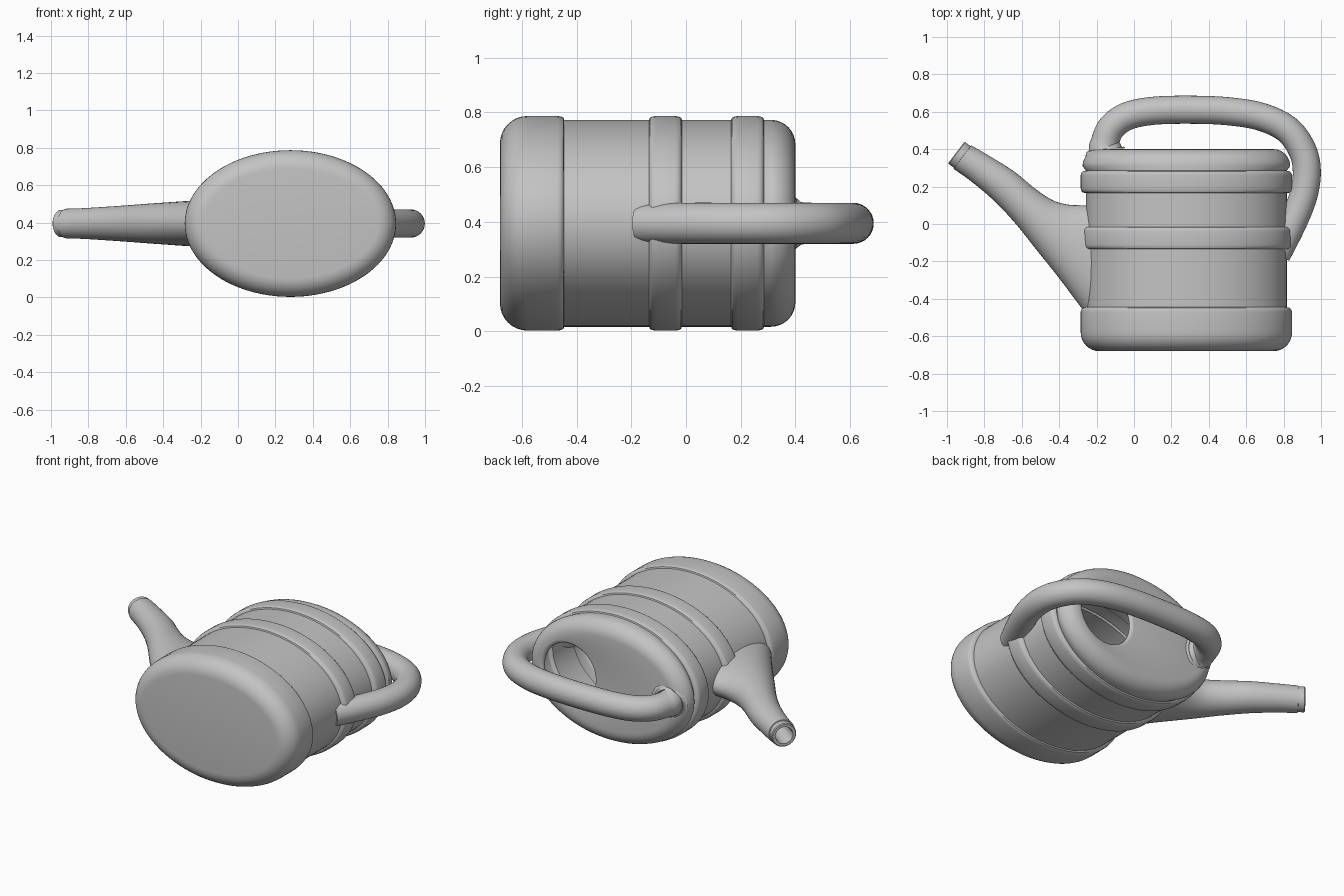
import bpy, bmesh, math
from mathutils import Vector

cube = bpy.data.objects.get("Cube")
if cube:
    bpy.data.objects.remove(cube, do_unlink=True)

grey = bpy.data.materials.new("grey plastic")
grey.use_nodes = True
tone = (0.55, 0.55, 0.55, 1)
grey.diffuse_color = tone
grey.node_tree.nodes["Principled BSDF"].inputs["Base Color"].default_value = tone

CX, CZ = 0.28, 0.395      # body axis runs along y


def loft(name, rings, cap_start=True, cap_end=True, angle=40):
    """Skin a list of equal-length point rings into a smooth mesh."""
    bm = bmesh.new()
    loops = [[bm.verts.new(p) for p in ring] for ring in rings]
    n = len(loops[0])
    for a, b in zip(loops, loops[1:]):
        for i in range(n):
            j = (i + 1) % n
            bm.faces.new((a[i], a[j], b[j], b[i]))
    if cap_start:
        bm.faces.new(loops[0])
    if cap_end:
        bm.faces.new(loops[-1])
    bmesh.ops.recalc_face_normals(bm, faces=bm.faces)
    mesh = bpy.data.meshes.new(name)
    bm.to_mesh(mesh)
    bm.free()
    mesh.materials.append(grey)
    ob = bpy.data.objects.new(name, mesh)
    bpy.context.collection.objects.link(ob)
    bpy.ops.object.select_all(action="DESELECT")
    ob.select_set(True)
    bpy.context.view_layer.objects.active = ob
    bpy.ops.object.shade_smooth_by_angle(angle=math.radians(angle))
    return ob


def ring(centre, u, v, n):
    return [centre + u * math.cos(t) + v * math.sin(t)
            for t in (2 * math.pi * i / n for i in range(n))]


def flat_ring(y, rx, rz, x=CX, n=96):
    return ring(Vector((x, y, CZ)), Vector((rx, 0, 0)), Vector((0, 0, rz)), n)


def smooth_path(points, steps=6):
    """Catmull-Rom samples through tuples of any size."""
    pts = [Vector(p) for p in points]
    pts = [2 * pts[0] - pts[1]] + pts + [2 * pts[-1] - pts[-2]]
    out = []
    for a, b, c, d in zip(pts, pts[1:], pts[2:], pts[3:]):
        for k in range(steps):
            t = k / steps
            out.append(0.5 * (2 * b + (c - a) * t + (2 * a - 5 * b + 4 * c - d) * t ** 2
                              + (3 * b - a - 3 * c + d) * t ** 3))
    return out + [pts[-2]]


# Body: oval shell with raised bands, rounded ends and a filler hole
RX, RZ, R = 0.565, 0.392, 0.1
GX, GZ = 0.028, 0.014      # depth of the plain wall below the bands
rings = []
for k in range(9):
    a = math.pi / 2 * k / 8
    inset = R * (1 - math.sin(a))
    rings.append(flat_ring(-0.68 + R * (1 - math.cos(a)), RX - inset, RZ - inset))


def step(y, rising):
    """Rounded shoulder between the plain wall and a band."""
    shape = ((0, 1), (0.003, 0.45), (0.012, 0.12), (0.025, 0))
    if rising:
        return [flat_ring(y + d, RX - GX * s, RZ - GZ * s) for d, s in shape]
    return [flat_ring(y - d, RX - GX * s, RZ - GZ * s) for d, s in reversed(shape)]


rings += step(-0.445, False)
for low, high in ((-0.135, -0.015), (0.165, 0.285)):
    rings += step(low, True) + step(high, False)
TX, TZ, TR = RX - 0.01, RZ - GZ, 0.09
for k in range(9):
    a = math.pi / 2 * k / 8
    inset = TR * (1 - math.cos(a))
    rings.append(flat_ring(0.4 - TR + TR * math.sin(a), TX - inset, TZ - inset))
HOLE_X, HOLE_R = 0.535, 0.18
for r, y in ((0.02, 0.4), (0.008, 0.397), (0.002, 0.39), (0, 0.38)):
    rings.append(flat_ring(y, HOLE_R + r, HOLE_R + r, HOLE_X))
body = loft("body", rings, cap_end=False)
wall = body.modifiers.new("wall", "SOLIDIFY")
wall.thickness = 0.018
wall.offset = -1

# Spout: lower edge x, y, upper edge x, y, half height
spout = smooth_path([
    (-0.20, -0.55, -0.20, 0.10, 0.123),
    (-0.28, -0.45, -0.28, 0.10, 0.12),
    (-0.40, -0.29, -0.36, 0.105, 0.113),
    (-0.52, -0.14, -0.44, 0.13, 0.106),
    (-0.64, 0.01, -0.53, 0.19, 0.098),
    (-0.76, 0.135, -0.64, 0.28, 0.09),
    (-0.88, 0.235, -0.775, 0.365, 0.082),
    (-0.965, 0.295, -0.87, 0.42, 0.079)])
rings = []
for s in spout:
    q, p = Vector((s[0], s[1], CZ)), Vector((s[2], s[3], CZ))
    rings.append(ring((p + q) / 2, (p - q) / 2, Vector((0, 0, s[4])), 40))
# Stepped lip, then the bore running back inside
tip = (p + q) / 2
side = (p - q).normalized()
ahead = Vector((-side.y, side.x, 0))
for along, r in ((0.001, 0.073), (0.036, 0.073), (0.041, 0.068), (0.041, 0.052),
                 (0.03, 0.049), (-0.2, 0.049)):
    rings.append(ring(tip + ahead * along, side * r, Vector((0, 0, r)), 40))
loft("spout", rings)

# Handle: centre x, y, radius, flared where it meets the top
handle = smooth_path([
    (-0.155, 0.385, 0.112), (-0.158, 0.402, 0.092), (-0.158, 0.425, 0.077),
    (-0.125, 0.51, 0.075), (-0.04, 0.575, 0.075), (0.1, 0.605, 0.075),
    (0.3, 0.611, 0.075), (0.5, 0.603, 0.075), (0.68, 0.573, 0.075),
    (0.82, 0.505, 0.075), (0.9, 0.395, 0.075), (0.924, 0.28, 0.075),
    (0.905, 0.15, 0.075), (0.85, 0.01, 0.075), (0.765, -0.165, 0.072)])
rings = []
for i, s in enumerate(handle):
    a, b = handle[max(i - 1, 0)], handle[min(i + 1, len(handle) - 1)]
    t = Vector((b[0] - a[0], b[1] - a[1], 0)).normalized()
    rings.append(ring(Vector((s[0], s[1], CZ)), Vector((-t.y, t.x, 0)) * s[2],
                      Vector((0, 0, s[2])), 32))
loft("handle", rings)
